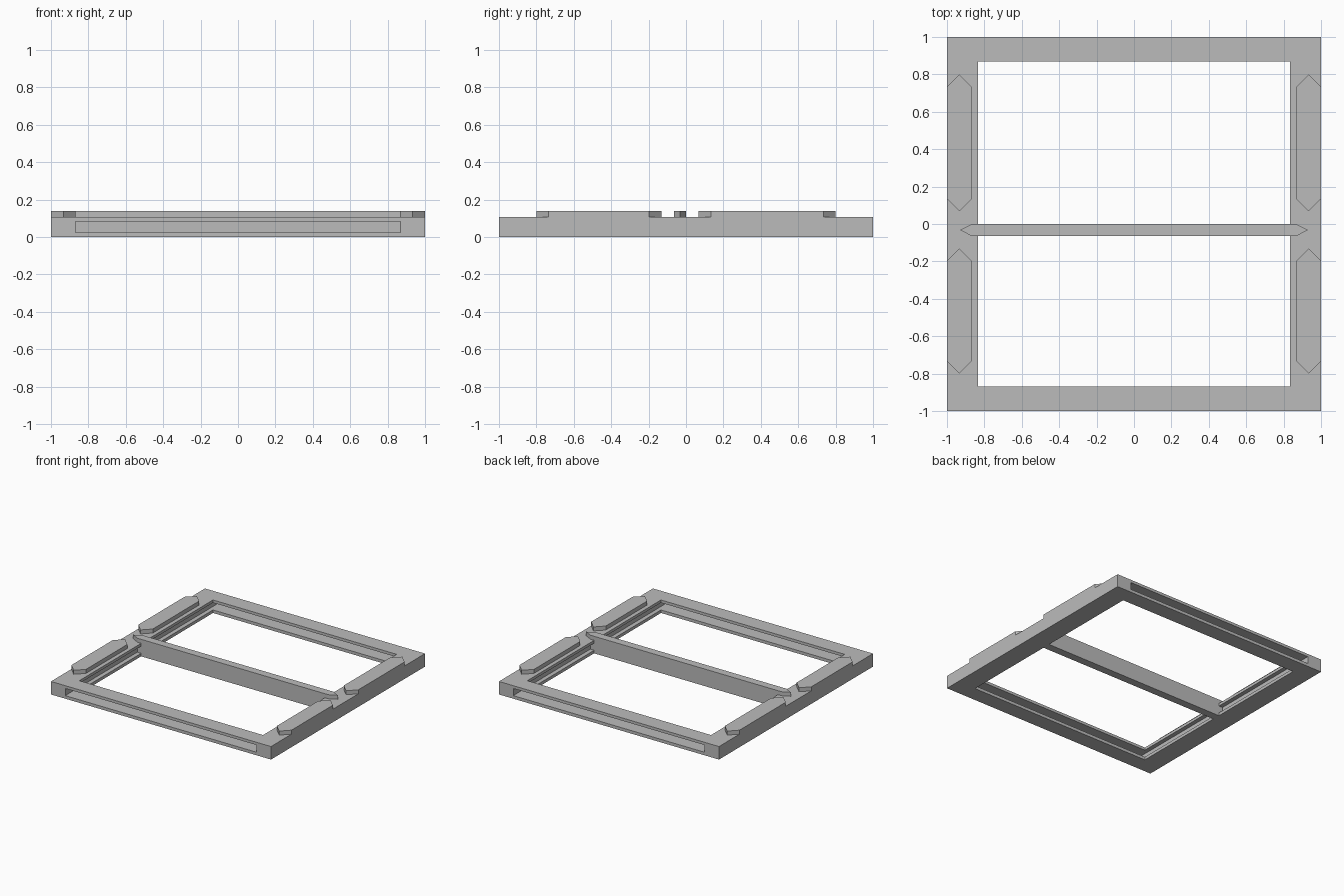
import bpy

if "Cube" in bpy.data.objects:
    bpy.data.objects.remove(bpy.data.objects["Cube"])

grey = bpy.data.materials.new("grey_plastic")
grey.diffuse_color = (0.5, 0.5, 0.5, 1)
grey.use_nodes = True
grey.node_tree.nodes["Principled BSDF"].inputs["Base Color"].default_value = grey.diffuse_color


def prism(name, outline, z0, z1):
    """Extrude a counter-clockwise outline from z0 to z1."""
    n = len(outline)
    verts = [(x, y, z) for z in (z0, z1) for x, y in outline]
    faces = [tuple(reversed(range(n))), tuple(range(n, 2 * n))]
    faces += [(i, (i + 1) % n, (i + 1) % n + n, i + n) for i in range(n)]
    mesh = bpy.data.meshes.new(name)
    mesh.from_pydata(verts, [], faces)
    mesh.materials.append(grey)
    obj = bpy.data.objects.new(name, mesh)
    bpy.context.collection.objects.link(obj)
    return obj


def box(name, hx, hy, z0, z1):
    return prism(name, [(-hx, -hy), (hx, -hy), (hx, hy), (-hx, hy)], z0, z1)


def combine(target, tool, operation):
    """Apply a boolean and remove the tool object."""
    mod = target.modifiers.new("cut", 'BOOLEAN')
    mod.object, mod.operation, mod.solver = tool, operation, 'EXACT'
    bpy.context.view_layer.objects.active = target
    bpy.ops.object.modifier_apply(modifier=mod.name)
    bpy.data.objects.remove(tool)


TOP, RAISED = 0.107, 0.14

# Square frame with a window and a sheet slot running front to back
frame = box("frame", 1, 1, 0, TOP)
combine(frame, box("window_cutter", 0.835, 0.868, -0.1, 0.3), 'DIFFERENCE')
combine(frame, box("slot_cutter", 0.87, 1.1, 0.025, 0.084), 'DIFFERENCE')

# Cross bar with pointed ends resting on the side rails
bar = prism("cross_bar", [(-0.93, -0.032), (-0.867, -0.065), (0.867, -0.065),
                          (0.93, -0.032), (0.867, 0), (-0.867, 0)], 0, RAISED)
combine(frame, bar, 'UNION')

# Raised pointed pads on the side rails
for side, cx in (("left", -0.934), ("right", 0.934)):
    for end, y0, y1 in (("front", -0.8, -0.132), ("back", 0.068, 0.8)):
        w, p = 0.066, 0.066
        prism(f"{side}_{end}_pad",
              [(cx, y0), (cx + w, y0 + p), (cx + w, y1 - p),
               (cx, y1), (cx - w, y1 - p), (cx - w, y0 + p)], TOP, RAISED)
